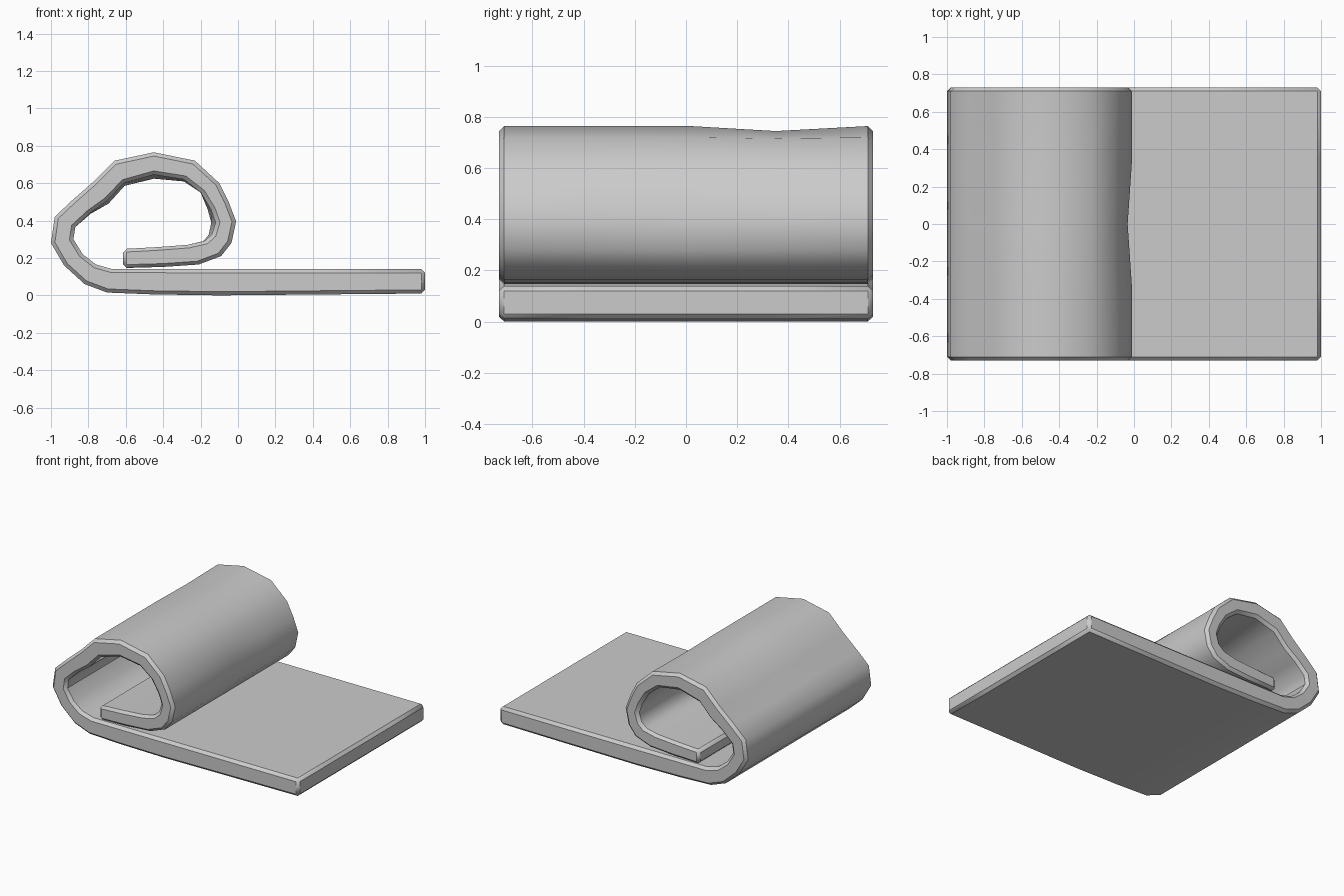
import bpy, bmesh
from mathutils import Vector

if "Cube" in bpy.data.objects:
    bpy.data.objects.remove(bpy.data.objects["Cube"])

# Cross-section stations along the mat: (outer x, outer z, inner x, inner z)
SECTION = [
    (1.0, 0.01, 1.0, 0.14), (0.45, 0.005, 0.45, 0.14), (-0.1, 0.0, -0.1, 0.14),
    (-0.45, 0.005, -0.45, 0.14), (-0.70, 0.015, -0.67, 0.14),
    (-0.82, 0.06, -0.76, 0.165), (-0.93, 0.16, -0.83, 0.22),
    (-1.0, 0.28, -0.88, 0.30), (-0.98, 0.42, -0.87, 0.365),
    (-0.89, 0.505, -0.79, 0.44), (-0.77, 0.61, -0.70, 0.505),
    (-0.66, 0.72, -0.61, 0.60), (-0.45, 0.765, -0.45, 0.645),
    (-0.23, 0.72, -0.29, 0.62), (-0.10, 0.60, -0.20, 0.55),
    (-0.05, 0.50, -0.145, 0.46), (-0.01, 0.395, -0.12, 0.39),
    (-0.035, 0.28, -0.14, 0.325), (-0.09, 0.21, -0.18, 0.29),
    (-0.21, 0.165, -0.27, 0.27), (-0.40, 0.152, -0.43, 0.258),
    (-0.615, 0.146, -0.615, 0.248),
]
ROWS = [-0.73, -0.35, 0.0, 0.35, 0.73]

# Soft dents in the roll: (row, x, z, reach, shift x, shift z)
DENTS = [(3, -0.45, 0.70, 0.25, 0.0, -0.022),
         (2, -0.06, 0.40, 0.18, -0.026, 0.0),
         (3, -0.72, 0.55, 0.15, 0.01, -0.015)]


def place(x, z, row):
    p = Vector((x, ROWS[row], z))
    for r, cx, cz, reach, sx, sz in DENTS:
        if r == row:
            d = ((x - cx) ** 2 + (z - cz) ** 2) ** 0.5
            w = max(0.0, 1 - (d / reach) ** 2)
            p.x += sx * w
            p.z += sz * w
    return p


# Rolled mat: closed section lofted across its width
bm = bmesh.new()
n = len(SECTION)
outer = [[bm.verts.new(place(s[0], s[1], r)) for s in SECTION] for r in range(len(ROWS))]
inner = [[bm.verts.new(place(s[2], s[3], r)) for s in SECTION] for r in range(len(ROWS))]
last = len(ROWS) - 1
for r in range(last):
    for skin in (outer, inner):
        for i in range(n - 1):
            bm.faces.new((skin[r][i], skin[r][i + 1], skin[r + 1][i + 1], skin[r + 1][i]))
    for i in (0, n - 1):
        bm.faces.new((outer[r][i], outer[r + 1][i], inner[r + 1][i], inner[r][i]))
for r in (0, last):
    for i in range(n - 1):
        bm.faces.new((outer[r][i], outer[r][i + 1], inner[r][i + 1], inner[r][i]))
bmesh.ops.recalc_face_normals(bm, faces=bm.faces)

mesh = bpy.data.meshes.new("rolled_mat")
bm.to_mesh(mesh)
bm.free()
mat = bpy.data.objects.new("rolled_mat", mesh)
bpy.context.collection.objects.link(mat)

# Small chamfer on the rim
bev = mat.modifiers.new("rim_chamfer", "BEVEL")
bev.width = 0.02
bev.segments = 1
bev.limit_method = "ANGLE"
bev.angle_limit = 1.05
bpy.context.view_layer.objects.active = mat
mat.select_set(True)
bpy.ops.object.modifier_apply(modifier=bev.name)
bpy.ops.object.shade_smooth_by_angle(angle=0.7)
